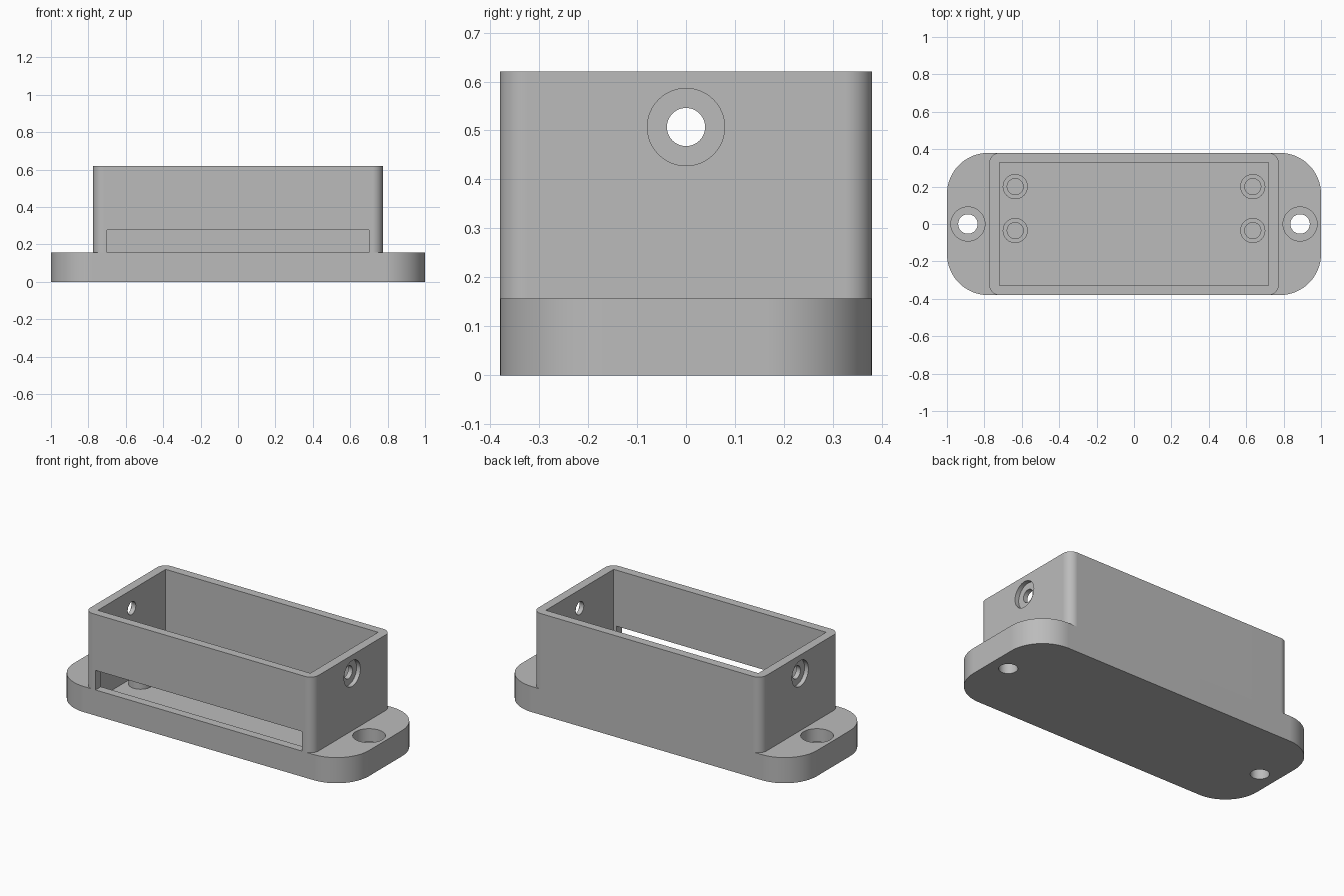
import bpy
import bmesh
import math

if "Cube" in bpy.data.objects:
    bpy.data.objects.remove(bpy.data.objects["Cube"], do_unlink=True)

GREY = (0.5, 0.5, 0.5, 1.0)
plastic = bpy.data.materials.new("grey plastic")
plastic.use_nodes = True
plastic.diffuse_color = GREY
plastic.node_tree.nodes["Principled BSDF"].inputs["Base Color"].default_value = GREY

# Main dimensions
PLATE_TOP = 0.157
FLOOR = 0.078
TOP = 0.62
HALF_Y = 0.38


def prism(name, outline, z0, z1):
    """Extrude a flat outline from z0 up to z1."""
    bm = bmesh.new()
    face = bm.faces.new([bm.verts.new((x, y, z0)) for x, y in outline])
    up = bmesh.ops.extrude_face_region(bm, geom=[face])
    verts = [g for g in up["geom"] if isinstance(g, bmesh.types.BMVert)]
    bmesh.ops.translate(bm, verts=verts, vec=(0, 0, z1 - z0))
    bmesh.ops.recalc_face_normals(bm, faces=bm.faces)
    mesh = bpy.data.meshes.new(name)
    bm.to_mesh(mesh)
    bm.free()
    mesh.materials.append(plastic)
    obj = bpy.data.objects.new(name, mesh)
    bpy.context.collection.objects.link(obj)
    return obj


def rounded(hx, hy, r, steps=16):
    """Rounded rectangle outline, counter-clockwise."""
    points = []
    for i, (sx, sy) in enumerate([(1, 1), (-1, 1), (-1, -1), (1, -1)]):
        for k in range(steps + 1):
            a = (i + k / steps) * math.pi / 2
            points.append((sx * (hx - r) + r * math.cos(a),
                           sy * (hy - r) + r * math.sin(a)))
    return points


def rect(x0, x1, y0, y1):
    return [(x0, y0), (x1, y0), (x1, y1), (x0, y1)]


def circle(cx, cy, r, n=48):
    return [(cx + r * math.cos(math.tau * k / n),
             cy + r * math.sin(math.tau * k / n)) for k in range(n)]


def side_bore(r, x0, x1, z):
    """Round cutter lying along x."""
    obj = prism("bore_cutter", circle(0, 0, r), x0, x1)
    obj.rotation_euler = (0, math.pi / 2, 0)
    obj.location.z = z
    return obj


def select(obj):
    bpy.ops.object.select_all(action="DESELECT")
    obj.select_set(True)
    bpy.context.view_layer.objects.active = obj


def finish(obj, cutters):
    """Cut the part, delete the cutters and shade the curved walls."""
    select(obj)
    for cutter in cutters:
        cutter.hide_render = True
        mod = obj.modifiers.new("cut", "BOOLEAN")
        mod.operation = "DIFFERENCE"
        mod.solver = "EXACT"
        mod.object = cutter
        bpy.ops.object.modifier_apply(modifier=mod.name)
        bpy.data.objects.remove(cutter, do_unlink=True)
    bpy.ops.object.shade_smooth_by_angle(angle=math.radians(30))
    weighted = obj.modifiers.new("flat_faces", "WEIGHTED_NORMAL")
    weighted.keep_sharp = True


def cavity():
    return prism("cavity_cutter", rect(-0.72, 0.72, -0.328, 0.328), FLOOR, 1)


# Base plate with sunken floor and counterbored mounting holes
plate = prism("base_plate", rounded(1, HALF_Y, 0.22), 0, PLATE_TOP)
cuts = [cavity()]
for side in (-1, 1):
    cuts.append(prism("hole_cutter", circle(side * 0.888, 0, 0.052), -0.1, 0.3))
    cuts.append(prism("recess_cutter", circle(side * 0.888, 0, 0.091), FLOOR, 0.3))
finish(plate, cuts)

# Housing walls with front slot and counterbored side holes
housing = prism("housing", rounded(0.774, HALF_Y, 0.055), PLATE_TOP, TOP)
cuts = [cavity(),
        prism("slot_cutter", rect(-0.7, 0.7, -0.5, -0.2), 0.1, 0.277),
        side_bore(0.039, -1, 1, 0.507)]
for x0, x1 in ((-1, -0.748), (0.748, 1)):
    cuts.append(side_bore(0.079, x0, x1, 0.507))
finish(housing, cuts)

# Hollow standoffs on the floor
for label, side in (("right", -1), ("left", 1)):
    for place, y in (("front", -0.035), ("back", 0.2)):
        x = side * 0.635
        post = prism(f"standoff_{place}_{label}", circle(x, y, 0.067), FLOOR, 0.153)
        finish(post, [prism("pilot_cutter", circle(x, y, 0.043), FLOOR + 0.005, 0.3)])
